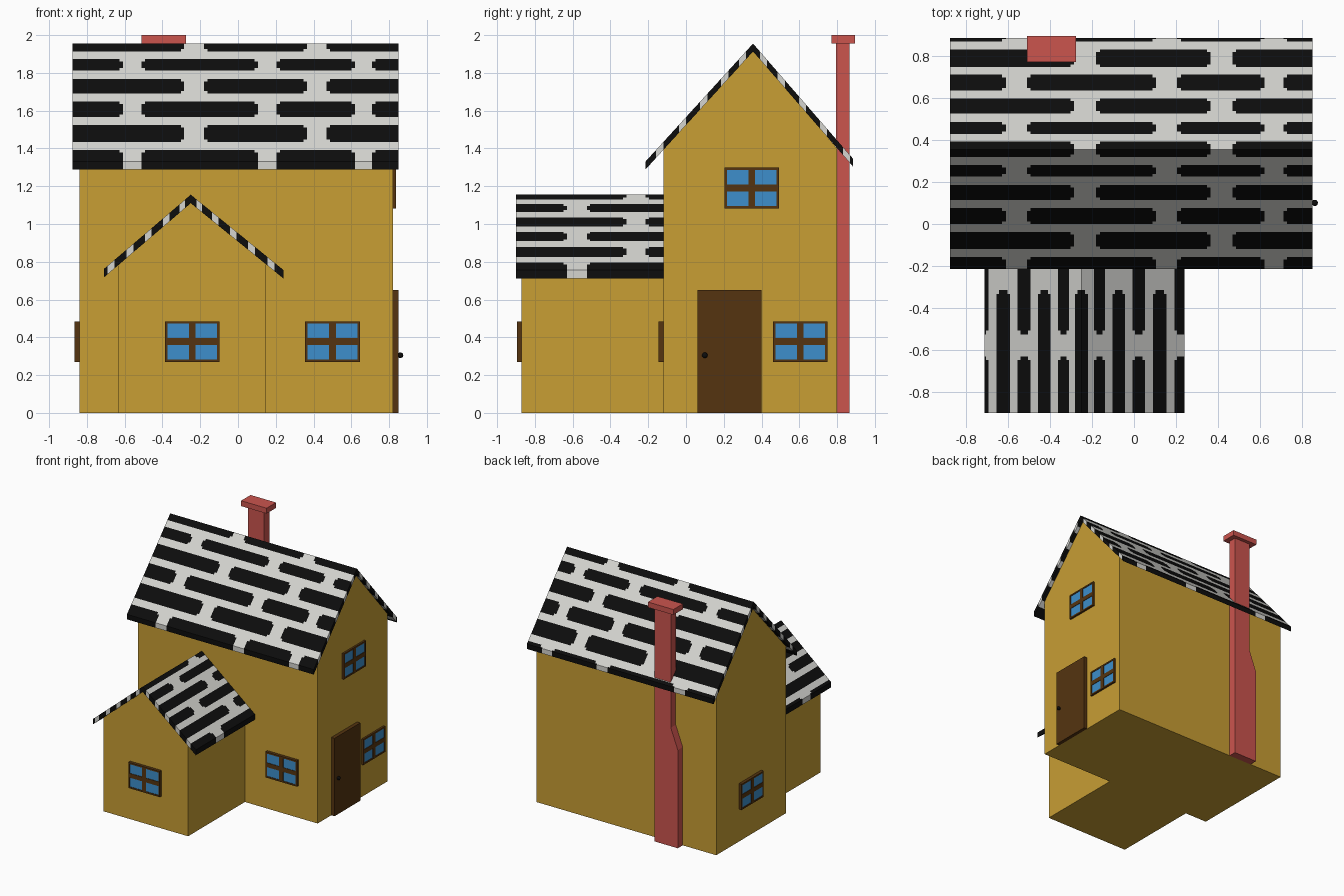
import bpy, bmesh
from mathutils import Vector

if "Cube" in bpy.data.objects:
    bpy.data.objects.remove(bpy.data.objects["Cube"])


def material(name, rgb):
    m = bpy.data.materials.new(name)
    m.diffuse_color = (*rgb, 1)
    m.use_nodes = True
    m.node_tree.nodes["Principled BSDF"].inputs["Base Color"].default_value = m.diffuse_color
    return m


WALL = material("ochre wall", (0.578, 0.342, 0.034))
TILE = material("black tile", (0.004, 0.004, 0.004))
MORTAR = material("light grey roof", (0.66, 0.66, 0.63))
WOOD = material("dark brown wood", (0.09, 0.034, 0.005))
GLASS = material("blue glass", (0.047, 0.275, 0.604))
BRICK = material("red chimney", (0.597, 0.089, 0.076))


def finish(name, bm, *mats):
    bmesh.ops.recalc_face_normals(bm, faces=bm.faces[:])
    me = bpy.data.meshes.new(name)
    bm.to_mesh(me)
    bm.free()
    for m in mats:
        me.materials.append(m)
    ob = bpy.data.objects.new(name, me)
    bpy.context.collection.objects.link(ob)
    return ob


def add_prism(bm, profile, lo, hi, place, index=0):
    """Extrude a 2D profile (s, z) from lo to hi; place maps (s, t, z) to a point."""
    rings = [[bm.verts.new(place(s, t, z)) for s, z in profile] for t in (lo, hi)]
    n = len(profile)
    faces = [bm.faces.new(r) for r in rings]
    for i in range(n):
        j = (i + 1) % n
        faces.append(bm.faces.new((rings[0][i], rings[0][j], rings[1][j], rings[1][i])))
    for f in faces:
        f.material_index = index


def prism(name, profile, lo, hi, place, mat):
    bm = bmesh.new()
    add_prism(bm, profile, lo, hi, place)
    return finish(name, bm, mat)


def rect(s0, s1, z0, z1):
    return [(s0, z0), (s1, z0), (s1, z1), (s0, z1)]


def along_x(s, t, z):
    return (t, s, z)


def along_y(s, t, z):
    return (s, t, z)


# Walls: gabled main house and gabled front wing
prism("main_house", [(-0.12, 0), (0.80, 0), (0.80, 1.40), (0.355, 1.92), (-0.12, 1.40)],
      -0.84, 0.82, along_x, WALL)
prism("front_wing", [(-0.635, 0), (0.148, 0), (0.148, 0.79), (-0.25, 1.12), (-0.635, 0.79)],
      -0.87, -0.12, along_y, WALL)


# Roofs: thin chevrons cut along the tile edges, tiles coloured by position
def roof(name, ridge, ends, thick, span, rows, gaps, axis, place):
    bm = bmesh.new()
    rs, rz = ridge
    for s, z in ends:
        add_prism(bm, [(rs, rz), (s, z), (s, z - thick), (rs, rz - thick)], *span, place)
    inner = [f for f in bm.faces if all(abs(v.co[axis] - rs) < 1e-5 for v in f.verts)]
    bmesh.ops.delete(bm, geom=inner, context='FACES')
    bmesh.ops.remove_doubles(bm, verts=bm.verts[:], dist=1e-5)
    ns, nt = 0.012, 0.018           # stepped corner of each tile

    def cut(ax, pos):
        co, no = Vector(), Vector()
        co[ax], no[ax] = pos, 1
        bmesh.ops.bisect_plane(bm, geom=bm.verts[:] + bm.edges[:] + bm.faces[:],
                               dist=1e-6, plane_co=co, plane_no=no)

    for a, b in rows:
        for d in (a, a + ns, b - ns, b):
            if d > 0.013:
                cut(axis, rs + d)
                cut(axis, rs - d)
    for a, b in gaps[0] + gaps[1]:
        for t in (a - nt, a, b, b + nt):
            cut(1 - axis, t)
    for f in bm.faces:
        c = f.calc_center_median()
        d, t = abs(c[axis] - rs), c[1 - axis]
        f.material_index = 0
        for i, (a, b) in enumerate(rows):
            if a < d < b or (i == 0 and d <= a):
                grow = nt if (d < a + ns and i > 0) or d > b - ns else 0
                if not any(g - grow < t < h + grow for g, h in gaps[i % 2]):
                    f.material_index = 1
    return finish(name, bm, MORTAR, TILE)


roof("main_roof", (0.355, 1.955), [(-0.215, 1.33), (0.885, 1.345)], 0.042, (-0.875, 0.85),
     [(0, 0.037), (0.074, 0.13), (0.17, 0.242), (0.28, 0.355), (0.392, 0.475), (0.513, 0.62)],
     ([(-0.285, -0.18), (0.365, 0.468)], [(-0.61, -0.51), (0.105, 0.205), (0.62, 0.71)]),
     1, along_x)
roof("wing_roof", (-0.25, 1.155), [(-0.71, 0.762), (0.24, 0.757)], 0.045, (-0.90, -0.118),
     [(0, 0.03), (0.06, 0.112), (0.147, 0.207), (0.242, 0.303), (0.34, 0.405), (0.442, 0.54)],
     ([(-0.315, -0.215)], [(-0.63, -0.525)]), 0, along_y)


# Windows: wooden frame with a cross, glass set slightly back
def window(name, u, z, place, depth=0.025):
    w, h, b, m = 0.29, 0.215, 0.013, 0.036
    bm = bmesh.new()
    for p, q, r, s in ((0, b, 0, h), (w - b, w, 0, h), ((w - m) / 2, (w + m) / 2, b, h - b),
                       (b, w - b, 0, b), (b, w - b, h - b, h),
                       (b, w - b, (h - m) / 2, (h + m) / 2)):
        add_prism(bm, rect(u + p, u + q, z + r, z + s), 0, depth, place)
    add_prism(bm, rect(u + b, u + w - b, z + b, z + h - b), 0, depth - 0.004, place, 1)
    return finish(name, bm, WOOD, GLASS)


def right_wall(s, t, z):
    return (0.82 + t, s, z)


window("wing_window", -0.387, 0.27, lambda s, t, z: (s, -0.87 - t, z))
window("front_window", 0.355, 0.27, lambda s, t, z: (s, -0.12 - t, z))
window("left_window", 0.21, 0.27, lambda s, t, z: (-0.84 - t, s, z))
window("right_lower_window", 0.46, 0.27, right_wall, 0.016)
window("right_upper_window", 0.203, 1.083, right_wall, 0.016)

# Door and knob
prism("door", rect(0.06, 0.40, 0, 0.65), 0, 0.03, right_wall, WOOD)
bm = bmesh.new()
bmesh.ops.create_uvsphere(bm, u_segments=12, v_segments=8, radius=0.015)
bmesh.ops.translate(bm, verts=bm.verts[:], vec=(0.86, 0.10, 0.305))
finish("door_knob", bm, TILE)

# Chimney: stack stepping out on one side at the base, with a cap
prism("chimney_stack", [(-0.53, 0), (-0.315, 0), (-0.315, 1.96), (-0.465, 1.96),
                        (-0.465, 0.99), (-0.53, 0.82)], 0.795, 0.865, along_y, BRICK)
prism("chimney_cap", rect(-0.51, -0.275, 1.955, 2.0), 0.77, 0.895, along_y, BRICK)
